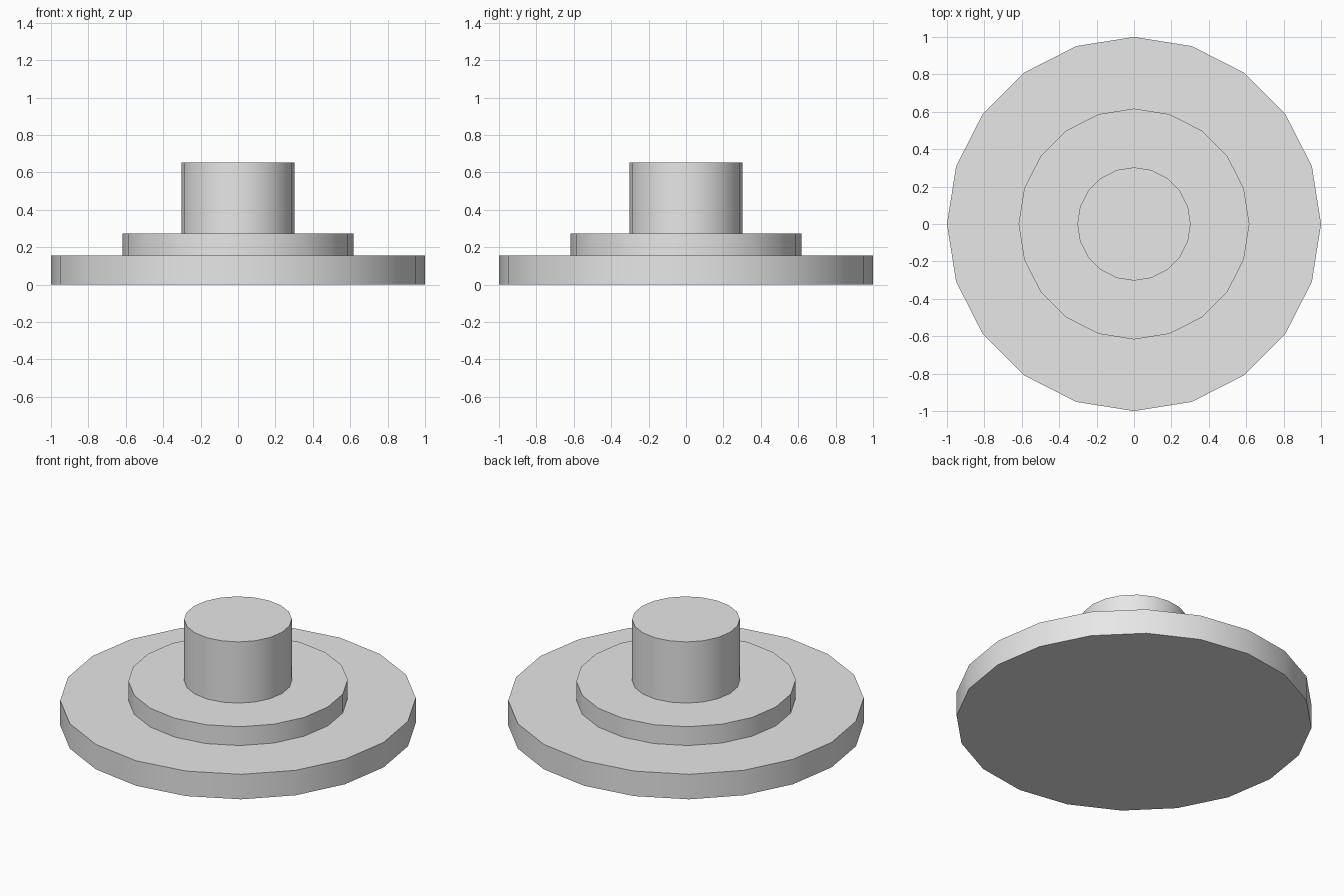
import bpy
import math

# Remove the default cube
cube = bpy.data.objects.get("Cube")
if cube:
    bpy.data.objects.remove(cube, do_unlink=True)

SIDES = 20

# Single light grey finish
grey = bpy.data.materials.new("light_grey")
grey.use_nodes = True
colour = (0.8, 0.8, 0.8, 1.0)
grey.diffuse_color = colour
grey.node_tree.nodes["Principled BSDF"].inputs["Base Color"].default_value = colour


def disc(name, radius, bottom, top):
    """Upright cylinder with smooth sides and crisp rims."""
    bpy.ops.mesh.primitive_cylinder_add(
        vertices=SIDES, radius=radius, depth=top - bottom,
        location=(0, 0, (bottom + top) / 2))
    obj = bpy.context.object
    obj.name = name
    obj.data.name = name
    obj.data.materials.append(grey)
    bpy.ops.object.shade_smooth_by_angle(angle=math.radians(30))
    return obj


# Wide base, middle step and central post, stacked
disc("base_disc", 1.0, 0.0, 0.155)
disc("middle_step", 0.617, 0.155, 0.272)
disc("central_post", 0.303, 0.272, 0.652)
